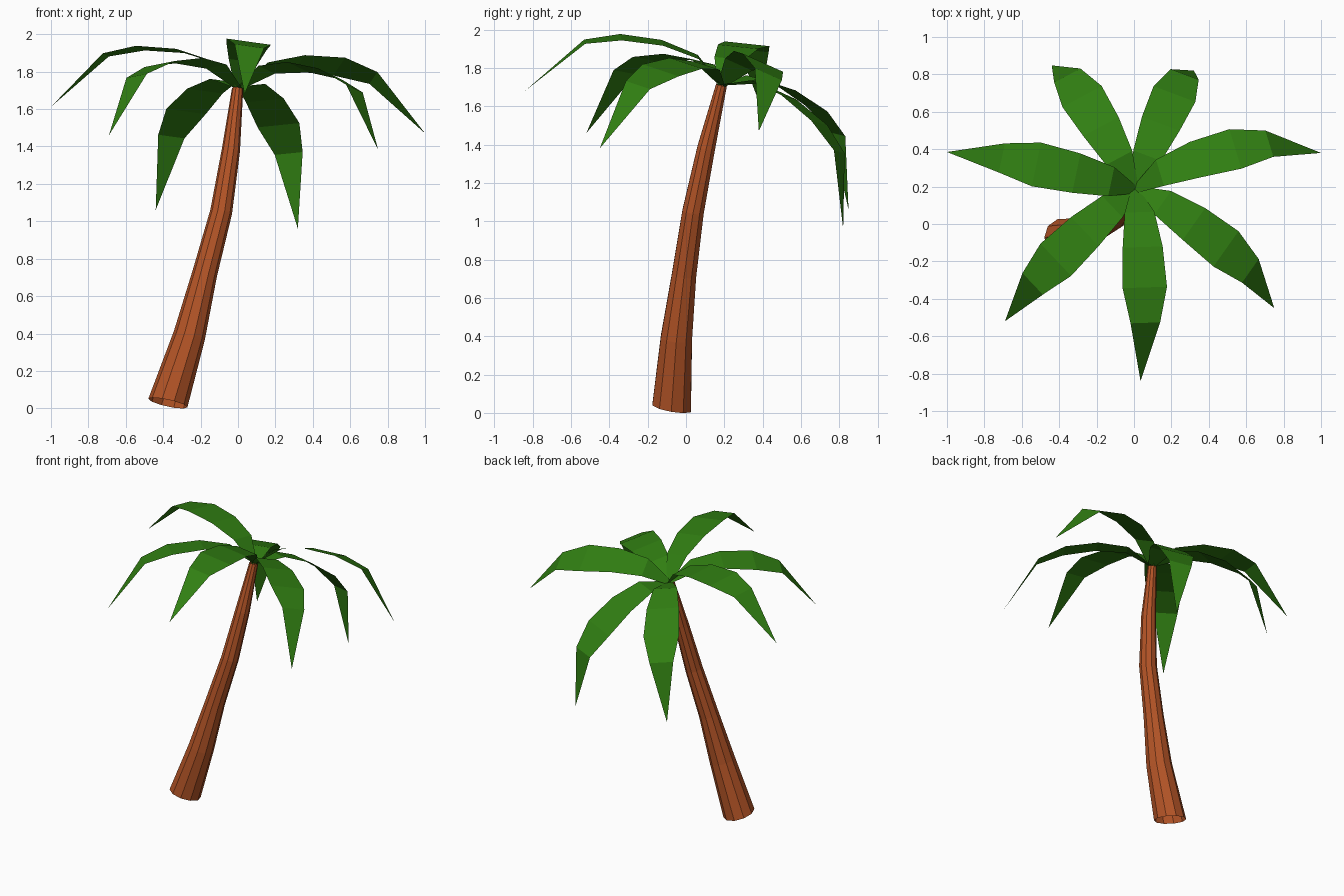
import bpy
import math
from mathutils import Vector, Matrix

if "Cube" in bpy.data.objects:
    bpy.data.objects.remove(bpy.data.objects["Cube"])


def make_material(name, color):
    m = bpy.data.materials.new(name)
    m.diffuse_color = (*color, 1)
    m.use_nodes = True
    m.node_tree.nodes["Principled BSDF"].inputs["Base Color"].default_value = m.diffuse_color
    return m


def make_mesh(name, verts, faces, mat):
    me = bpy.data.meshes.new(name)
    me.from_pydata([tuple(v) for v in verts], [], faces)
    me.materials.append(mat)
    me.update()
    ob = bpy.data.objects.new(name, me)
    bpy.context.collection.objects.link(ob)
    return ob


bark = make_material("bark_brown", (0.46, 0.09, 0.02))
green = make_material("leaf_green", (0.03, 0.21, 0.006))

# Trunk: open tapered tube of rings (x, y, z, radius) along a leaning curve
SIDES = 10
rings = [(-0.375, -0.075, 0.028, 0.107), (-0.26, -0.05, 0.39, 0.086),
         (-0.178, -0.01, 0.72, 0.067), (-0.09, 0.037, 1.05, 0.059),
         (-0.038, 0.105, 1.38, 0.049), (-0.002, 0.185, 1.71, 0.03)]
centres = [Vector(r[:3]) for r in rings]
verts = []
for i, c in enumerate(centres):
    tangent = centres[min(i + 1, 5)] - centres[max(i - 1, 0)]
    if i == 0:
        tangent = Vector((0.22, 0.18, 1))
    rot = Vector((0, 0, 1)).rotation_difference(tangent.normalized())
    for k in range(SIDES):
        a = 2 * math.pi * k / SIDES
        verts.append(c + rot @ Vector((math.cos(a), math.sin(a), 0)) * rings[i][3])
faces = [(i * SIDES + k, i * SIDES + (k + 1) % SIDES,
          (i + 1) * SIDES + (k + 1) % SIDES, (i + 1) * SIDES + k)
         for i in range(5) for k in range(SIDES)]
make_mesh("trunk", verts, faces, bark)

# One arched leaf: (share of length, height, half width), ending in a point
profile = [(0, 0, 0.022), (0.115, 0.152, 0.08), (0.295, 0.232, 0.108),
           (0.505, 0.268, 0.12), (0.69, 0.25, 0.08)]
crown = Vector((0.005, 0.185, 1.71))


def make_leaf(name, tip, lean):
    """Leaf from the crown to the tip, rolled about its chord (degrees, + = right)."""
    chord = Vector(tip) - crown
    length = chord.length
    fwd = chord.normalized()
    right = fwd.cross(Vector((0, 0, 1))).normalized()
    up = right.cross(fwd)
    roll = Matrix.Rotation(math.radians(lean), 3, fwd)
    right, up = roll @ right, roll @ up
    vs = []
    for t, h, w in profile:
        p = crown + fwd * t * length + up * h
        vs += [p - right * w, p + right * w]
    vs.append(Vector(tip))
    fs = [(2 * i, 2 * i + 1, 2 * i + 3, 2 * i + 2) for i in range(len(profile) - 1)]
    fs.append((8, 9, 10))
    make_mesh(name, vs, fs, green)


# Leaves around the crown
for name, tip, lean in [
        ("leaf_front", (0.035, -0.84, 1.68), -8),
        ("leaf_front_left", (-0.69, -0.52, 1.46), 8),
        ("leaf_left", (-1.0, 0.385, 1.612), 6),
        ("leaf_back_left", (-0.44, 0.848, 1.06), 9),
        ("leaf_back_right", (0.32, 0.82, 0.96), -8),
        ("leaf_right", (1.0, 0.38, 1.47), -24),
        ("leaf_front_right", (0.75, -0.45, 1.38), -16)]:
    make_leaf(name, tip, lean)
